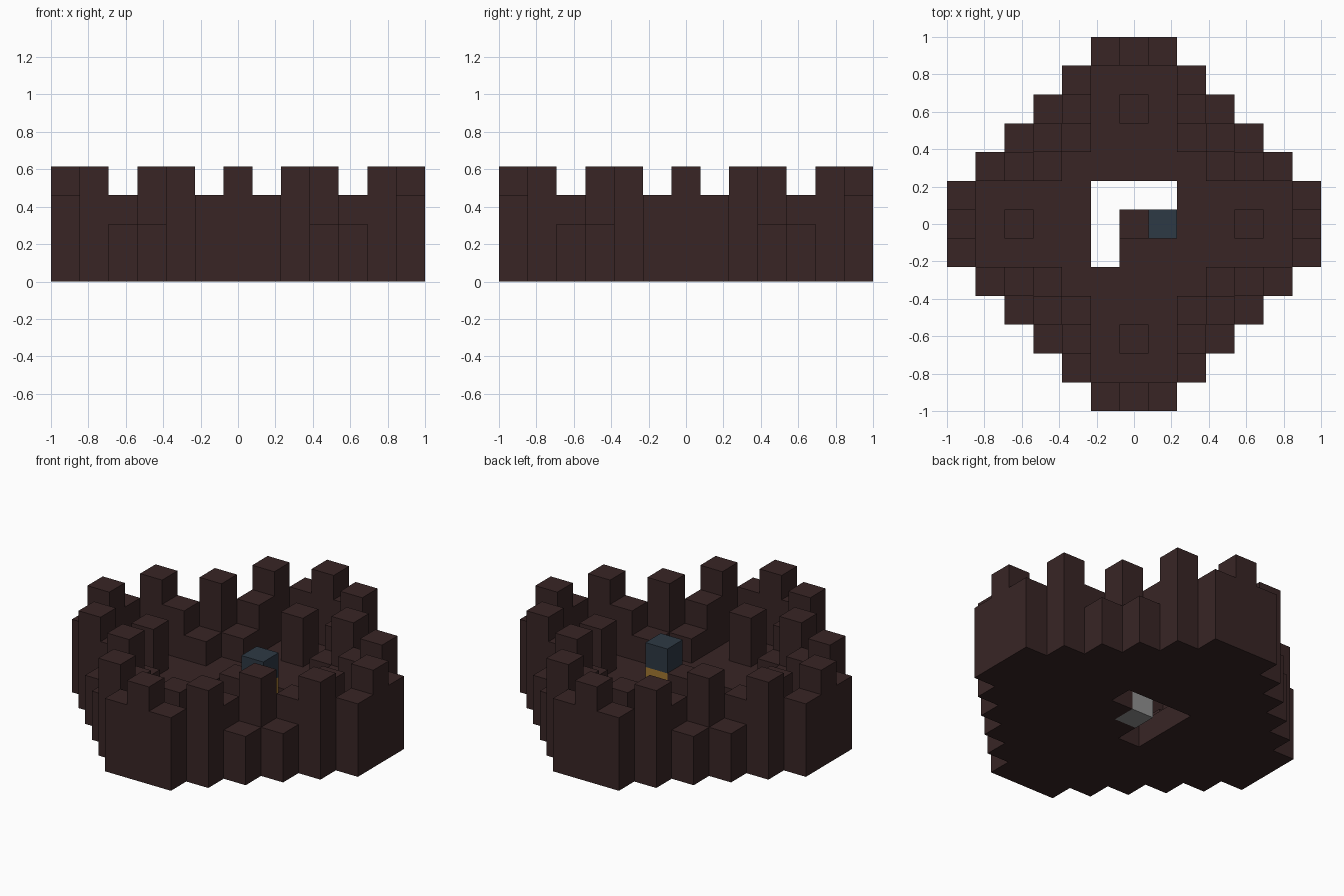
import bpy, bmesh

if "Cube" in bpy.data.objects:
    bpy.data.objects.remove(bpy.data.objects["Cube"], do_unlink=True)

U = 2 / 13  # one block


def material(name, color):
    m = bpy.data.materials.new(name)
    m.use_nodes = True
    m.diffuse_color = (*color, 1)
    bsdf = next(n for n in m.node_tree.nodes if n.type == 'BSDF_PRINCIPLED')
    bsdf.inputs["Base Color"].default_value = (*color, 1)
    return m


BROWN = material("dark brown brick", (0.040, 0.0185, 0.0185))
BLUE = material("slate blue", (0.027, 0.041, 0.058))
GOLD = material("gold", (0.37, 0.19, 0.032))
GREY = material("light grey", (0.28, 0.28, 0.28))


def columns(name, tops, base, mat):
    """Block columns from base up to tops[cell], with no walls inside."""
    bm = bmesh.new()

    def quad(points):
        bm.faces.new([bm.verts.new((x * U, y * U, z * U)) for x, y, z in points])

    ring = [(.5, -.5), (.5, .5), (-.5, .5), (-.5, -.5)]
    sides = [(1, 0), (0, 1), (-1, 0), (0, -1)]
    for (x, y), top in tops.items():
        corners = [(x + a, y + b) for a, b in ring]
        quad([(*c, top) for c in corners])
        quad([(*c, base) for c in reversed(corners)])
        for i, (dx, dy) in enumerate(sides):
            low = tops.get((x + dx, y + dy), base)
            if low < top:
                a, b = corners[i], corners[(i + 1) % 4]
                quad([(*a, low), (*b, low), (*b, top), (*a, top)])
    bmesh.ops.remove_doubles(bm, verts=bm.verts, dist=1e-5)
    mesh = bpy.data.meshes.new(name)
    bm.to_mesh(mesh)
    bm.free()
    mesh.materials.append(mat)
    obj = bpy.data.objects.new(name, mesh)
    bpy.context.collection.objects.link(obj)
    return obj


def mirrored(pattern):
    """Repeat cells across both axes and both diagonals."""
    return {(sx * a, sy * b): h
            for (x, y), h in pattern.items()
            for a, b in ((x, y), (y, x))
            for sx in (1, -1) for sy in (1, -1)}


# Stepped round foundation with an L-shaped shaft in the middle
shaft = {(-1, 1), (0, 1), (1, 1), (-1, 0), (-1, -1)}
span = range(-6, 7)
foundation = {(x, y): 1 for x in span for y in span
              if max(abs(x), 1) + max(abs(y), 1) <= 7
              and (x, y) not in shaft and (x, y) != (0, 0)}
columns("foundation", foundation, 0, BROWN)

# Ring wall with raised battlements
columns("battlement_wall",
        mirrored({(6, 0): 4, (6, 1): 3, (5, 2): 4, (4, 3): 2, (3, 3): 4}), 1, BROWN)

# Inner steps against the wall and the free-standing pillars
columns("inner_steps", mirrored({(4, 2): 3, (3, 2): 2}), 1, BROWN)
columns("pillars", mirrored({(4, 0): 3}), 1, BROWN)

# Central blocks
columns("core_block", {(0, 0): 1}, 0, GREY)
columns("core_cap", {(0, 0): 2}, 1, BROWN)
columns("gold_block", {(1, 0): 2}, 1, GOLD)
columns("blue_block", {(1, 0): 3}, 2, BLUE)
